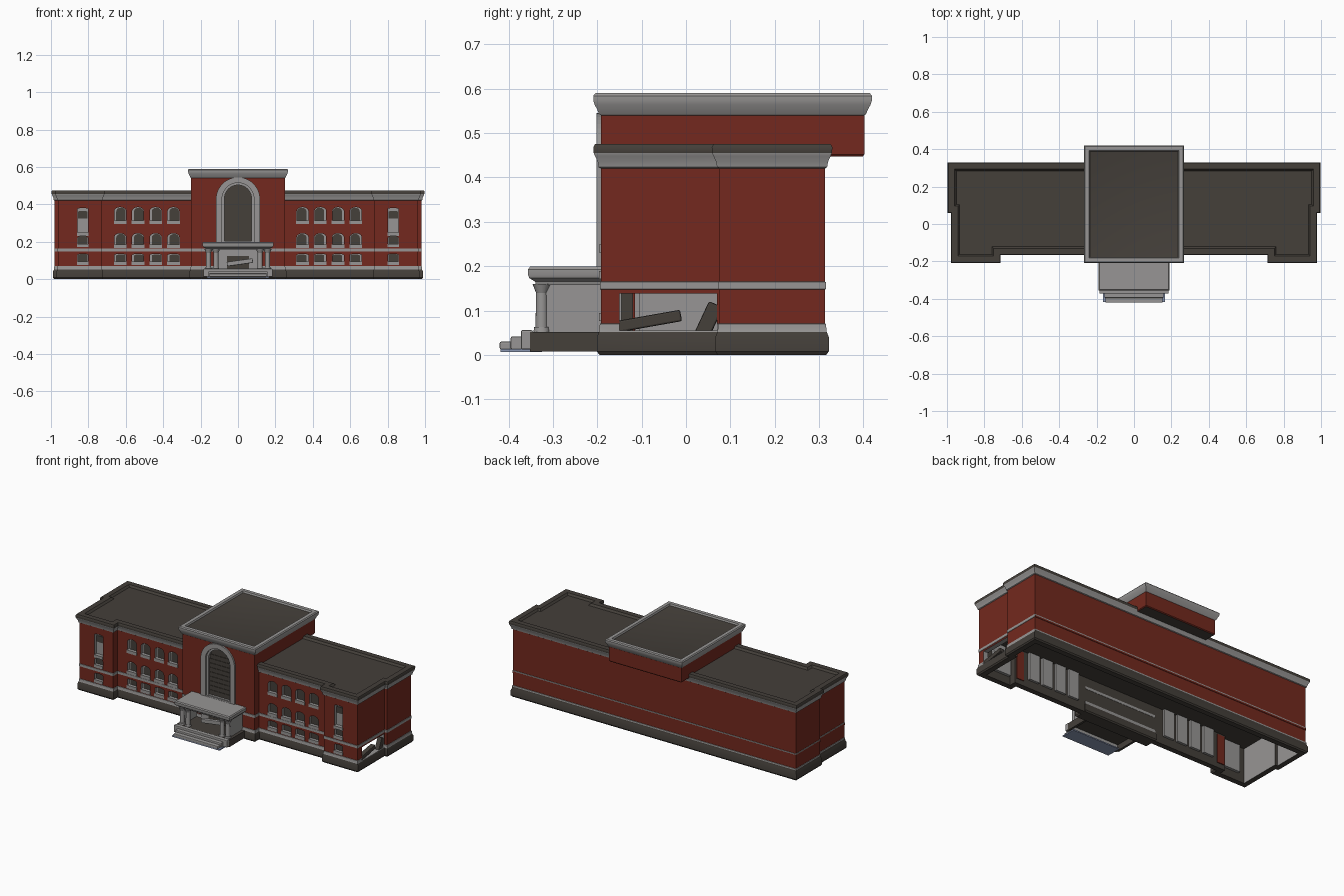
import bpy, bmesh, math
from mathutils import Vector, Matrix

if "Cube" in bpy.data.objects:
    bpy.data.objects.remove(bpy.data.objects["Cube"])


def material(name, c):
    m = bpy.data.materials.new(name)
    m.diffuse_color = (*c, 1)
    m.use_nodes = True
    m.node_tree.nodes["Principled BSDF"].inputs["Base Color"].default_value = m.diffuse_color
    return m


RED, GREY, DARK, BLUE = 0, 1, 2, 3
MATS = [material("red brick", (0.172, 0.022, 0.013)),
        material("grey stone", (0.31, 0.302, 0.297)),
        material("dark slate", (0.058, 0.050, 0.042)),
        material("blue grey", (0.26, 0.31, 0.45))]


def finish(name, bm, mat=None):
    bmesh.ops.recalc_face_normals(bm, faces=bm.faces)
    me = bpy.data.meshes.new(name)
    bm.to_mesh(me)
    bm.free()
    ob = bpy.data.objects.new(name, me)
    bpy.context.collection.objects.link(ob)
    for m in (MATS[:3] if mat is None else [MATS[mat]]):
        me.materials.append(m)
    return ob


def smooth(ob):
    bpy.ops.object.select_all(action='DESELECT')
    ob.select_set(True)
    bpy.context.view_layer.objects.active = ob
    bpy.ops.object.shade_smooth_by_angle(angle=math.radians(35))


def add_box(bm, x0, x1, y0, y1, z0, z1):
    m = Matrix.Translation(((x0 + x1) / 2, (y0 + y1) / 2, (z0 + z1) / 2)) @ \
        Matrix.Diagonal((x1 - x0, y1 - y0, z1 - z0, 1))
    bmesh.ops.create_cube(bm, size=1, matrix=m)


def box(name, mat, *dims, bevel=0):
    bm = bmesh.new()
    add_box(bm, *dims)
    if bevel:
        bmesh.ops.bevel(bm, geom=bm.edges[:], offset=bevel, segments=2, affect='EDGES', profile=0.5)
    return finish(name, bm, mat)


def loft(name, foot, rows):
    """Stack offset copies of a right-angled footprint; rows = (offset, z, material above)."""
    bm, rings, n = bmesh.new(), [], len(foot)
    for off, z, _ in rows:
        ring = []
        for i, p in enumerate(foot):
            p = Vector(p)
            a = (p - Vector(foot[i - 1])).normalized()
            b = (Vector(foot[(i + 1) % n]) - p).normalized()
            q = p + off * Vector((a.y + b.y, -a.x - b.x))
            ring.append(bm.verts.new((q.x, q.y, z)))
        rings.append(ring)
    bm.faces.new(rings[0][::-1]).material_index = DARK
    bm.faces.new(rings[-1]).material_index = DARK
    for lo, hi, row in zip(rings, rings[1:], rows):
        for i in range(n):
            j = (i + 1) % n
            bm.faces.new((lo[i], lo[j], hi[j], hi[i])).material_index = row[2]
    return finish(name, bm)


def arch(x, w, z0, z1, rise, n=12):
    """Outline of an arched opening in the front plane."""
    pts = [(x - w / 2, z0), (x + w / 2, z0)]
    for i in range(n + 1):
        t = math.pi * i / n
        pts.append((x + w / 2 * math.cos(t), z1 - rise + rise * math.sin(t)))
    return pts


def add_prism(bm, pts, y0, y1):
    f = [bm.verts.new((x, y0, z)) for x, z in pts]
    b = [bm.verts.new((x, y1, z)) for x, z in pts]
    bm.faces.new(f)
    bm.faces.new(b[::-1])
    for i in range(len(pts)):
        j = (i + 1) % len(pts)
        bm.faces.new((f[i], b[i], b[j], f[j]))


def add_ring(bm, outer, inner, y0, y1):
    loops = [[bm.verts.new((x, y, z)) for x, z in pts]
             for pts, y in ((outer, y0), (inner, y0), (inner, y1), (outer, y1))]
    for k in range(4):
        a, b = loops[k], loops[(k + 1) % 4]
        for i in range(len(a)):
            j = (i + 1) % len(a)
            bm.faces.new((a[i], a[j], b[j], b[i]))


def cut(ob, bm):
    bmesh.ops.recalc_face_normals(bm, faces=bm.faces)
    c = finish("opening_cutter", bm, GREY)
    c.hide_render = True
    mod = ob.modifiers.new("openings", 'BOOLEAN')
    mod.object, mod.operation, mod.solver = c, 'DIFFERENCE', 'EXACT'
    mod.material_mode = 'TRANSFER'
    bpy.context.view_layer.objects.active = ob
    bpy.ops.object.modifier_apply(modifier=mod.name)
    bpy.data.objects.remove(c)


# Long wings: hollow underneath, plinth, string course, flared cornice, sunken roof
half = [(0.73, -0.15), (0.73, -0.192), (0.962, -0.192), (0.962, 0.075), (0.98, 0.075), (0.98, 0.313)]
foot = half + [(-x, y) for x, y in half[::-1]]
base = [(0.003, 0, DARK), (0.009, 0.008, DARK), (0.009, 0.04, DARK), (0.004, 0.052, GREY),
        (0.003, 0.062, GREY), (0.002, 0.07, GREY), (0, 0.071, RED), (0, 0.147, GREY), (0.002, 0.148, GREY),
        (0.002, 0.158, GREY), (0.002, 0.164, GREY), (0, 0.165, RED)]
wings = loft("wings", foot, [(-0.03, 0.22, DARK), (-0.03, 0, DARK)] + base + [
    (0, 0.42, GREY), (0.005, 0.423, GREY), (0.007, 0.435, GREY), (0.013, 0.448, GREY),
    (0.016, 0.455, DARK), (0.017, 0.468, DARK), (0.013, 0.475, DARK), (-0.02, 0.475, DARK),
    (-0.03, 0.463, DARK)])
# Stone bands are only thin lines along the back and the left end; inner end walls are stone
for p in wings.data.polygons:
    if (p.center.y > 0.31 and p.normal.y > 0.3) or (p.center.x < -0.95 and p.normal.x < -0.3):
        if 0.05 < p.center.z < 0.062:
            p.material_index = DARK
        elif 0.147 < p.center.z < 0.158:
            p.material_index = RED
    if abs(p.center.z - 0.11) < 0.001 and p.normal.x * p.center.x < -0.5:
        p.material_index = GREY

# Windows: four columns on each wing, one on each end pavilion; stone backs inside
openings, panes, sills, backs = bmesh.new(), bmesh.new(), bmesh.new(), bmesh.new()
rows = [(0.30, 0.385, 0.02), (0.17, 0.245, 0.02), (0.08, 0.135, 0.006)]
for s in (-1, 1):
    for x in (0.345, 0.44, 0.535, 0.63):
        add_box(backs, s * x - 0.036, s * x + 0.036, -0.122, -0.105, 0.05, 0.222)
        for z0, z1, rise in rows:
            add_prism(openings, arch(s * x, 0.062, z0, z1, rise), -0.2, -0.129)
            add_prism(panes, arch(s * x - 0.004 * s, 0.05, z0, z1 - 0.003, rise), -0.134, -0.127)
            add_box(sills, s * x - 0.034, s * x + 0.034, -0.154, -0.128, z0 - 0.004, z0 + 0.015)
    add_box(backs, s * 0.83 - 0.06, s * 0.83 + 0.06, -0.164, -0.145, 0.05, 0.222)
    for z0, z1, rise in [(0.235, 0.38, 0.004), (0.175, 0.233, 0.015), rows[2]]:
        add_prism(openings, arch(s * 0.83, 0.056, z0, z1, rise), -0.25, -0.172)
        add_box(sills, s * 0.83 - 0.03, s * 0.83 + 0.03, -0.196, -0.173, z0 - 0.004, z0 + 0.014)
        d0, d1 = (0.325, 0.365) if z0 > 0.2 else (z0, z1)
        add_prism(panes, arch(s * 0.83, 0.05, d0, d1, min(rise, 0.01)), -0.178, -0.171)
# Broken opening in the right end wall
add_box(openings, 0.85, 1.05, -0.15, 0.07, 0.055, 0.138)
cut(wings, openings)
smooth(wings)
finish("window_panes", panes, DARK)
finish("window_sills", sills, GREY)
finish("window_backs", backs, GREY)
for s in (-1, 1):
    box("inner_brick", RED, s * 0.725 - 0.025, s * 0.725 + 0.025, -0.121, -0.115, 0.03, 0.21)
for name, y, z, dims, tilt in [("fallen_slab", -0.09, 0.075, (0.03, 0.16, 0.026), 10),
                               ("fallen_post", 0.052, 0.08, (0.03, 0.035, 0.075), -25)]:
    ob = box(name, DARK, *[v for d in dims for v in (-d / 2, d / 2)], bevel=0.004)
    ob.location, ob.rotation_euler = (0.945, y, z), (math.radians(tilt), 0, 0)

# Central block: lower front bay and taller top that overhangs at the back
F = -0.192
bay = loft("central_bay", [(-0.25, F), (0.25, F), (0.25, -0.121), (-0.25, -0.121)],
           base + [(0, 0.452, RED)])
tower = loft("central_top", [(-0.25, F), (0.25, F), (0.25, 0.402), (-0.25, 0.402)], [
    (-0.004, 0.447, RED), (0, 0.452, RED), (0, 0.54, GREY), (0.004, 0.543, GREY), (0.008, 0.553, GREY),
    (0.014, 0.564, GREY), (0.017, 0.574, GREY), (0.017, 0.584, GREY), (0.012, 0.59, GREY),
    (-0.01, 0.59, GREY), (-0.014, 0.58, DARK), (-0.02, 0.578, DARK)])
smooth(tower)

# Tall arched window with stepped stone surround
for ob in (bay, tower):
    bm = bmesh.new()
    add_prism(bm, arch(0, 0.17, 0.20, 0.515, 0.085, 24), -0.25, -0.165)
    cut(ob, bm)
    smooth(ob)
bm = bmesh.new()
add_ring(bm, arch(0, 0.235, 0.19, 0.545, 0.117, 24), arch(0, 0.17, 0.2, 0.515, 0.085, 24), -0.202, -0.18)
add_ring(bm, arch(0, 0.175, 0.195, 0.518, 0.087, 24), arch(0, 0.145, 0.205, 0.503, 0.072, 24), -0.19, -0.165)
finish("arch_surround", bm, GREY)
bm = bmesh.new()
add_prism(bm, arch(0, 0.165, 0.2, 0.51, 0.083, 24), -0.176, -0.167)
for i in range(9):
    add_box(bm, -0.07, 0.07, -0.179, -0.171, 0.23 + i * 0.028, 0.235 + i * 0.028)
finish("arch_glazing", bm, DARK)

# Entrance porch: hollow floor, flat roof, cheek walls, columns, door
bm = bmesh.new()
add_box(bm, -0.185, 0.185, -0.352, -0.185, 0.044, 0.052)
for s in (-1, 1):
    add_box(bm, s * 0.178 - 0.007, s * 0.178 + 0.007, -0.352, -0.185, 0.008, 0.045)
finish("porch_floor", bm, DARK)
roof = loft("porch_roof", [(-0.172, -0.338), (0.172, -0.338), (0.172, -0.185), (-0.172, -0.185)], [
    (0, 0.158, GREY), (0.002, 0.165, GREY), (0.015, 0.173, GREY), (0.018, 0.18, GREY),
    (0.018, 0.193, GREY), (0.013, 0.199, GREY)])
for p in roof.data.polygons:
    p.material_index = GREY
smooth(roof)
bm = bmesh.new()
for s in (-1, 1):
    add_box(bm, s * 0.158 - 0.008, s * 0.158 + 0.008, -0.318, -0.185, 0.05, 0.16)
finish("porch_cheek_walls", bm, GREY)
bm = bmesh.new()
for x in (-0.158, -0.118, 0.118, 0.158):
    for z0, z1, r0, r1 in [(0.05, 0.063, 0.019, 0.017), (0.063, 0.14, 0.014, 0.013), (0.14, 0.16, 0.013, 0.021)]:
        bmesh.ops.create_cone(bm, cap_ends=True, segments=16, radius1=r0, radius2=r1, depth=z1 - z0,
                              matrix=Matrix.Translation((x, -0.325, (z0 + z1) / 2)))
smooth(finish("porch_columns", bm, GREY))
box("door_frame", GREY, -0.11, 0.11, -0.202, -0.185, 0.05, 0.16)
box("door", DARK, -0.06, 0.06, -0.207, -0.2, 0.05, 0.125)
beam = box("porch_fallen_beam", GREY, -0.07, 0.07, -0.012, 0.012, -0.012, 0.012, bevel=0.004)
beam.location, beam.rotation_euler = (0.01, -0.27, 0.09), (0, math.radians(-8), 0)

# Front steps with a blue-grey underside
for i, (w, y, z) in enumerate([(0.185, -0.372, 0.056), (0.158, -0.395, 0.042), (0.153, -0.42, 0.03)]):
    box("front_step_%d" % (i + 1), GREY, -w, w, y, -0.345, 0.012, z, bevel=0.004)
box("step_underside", BLUE, -0.165, 0.165, -0.418, -0.325, 0.006, 0.013)
